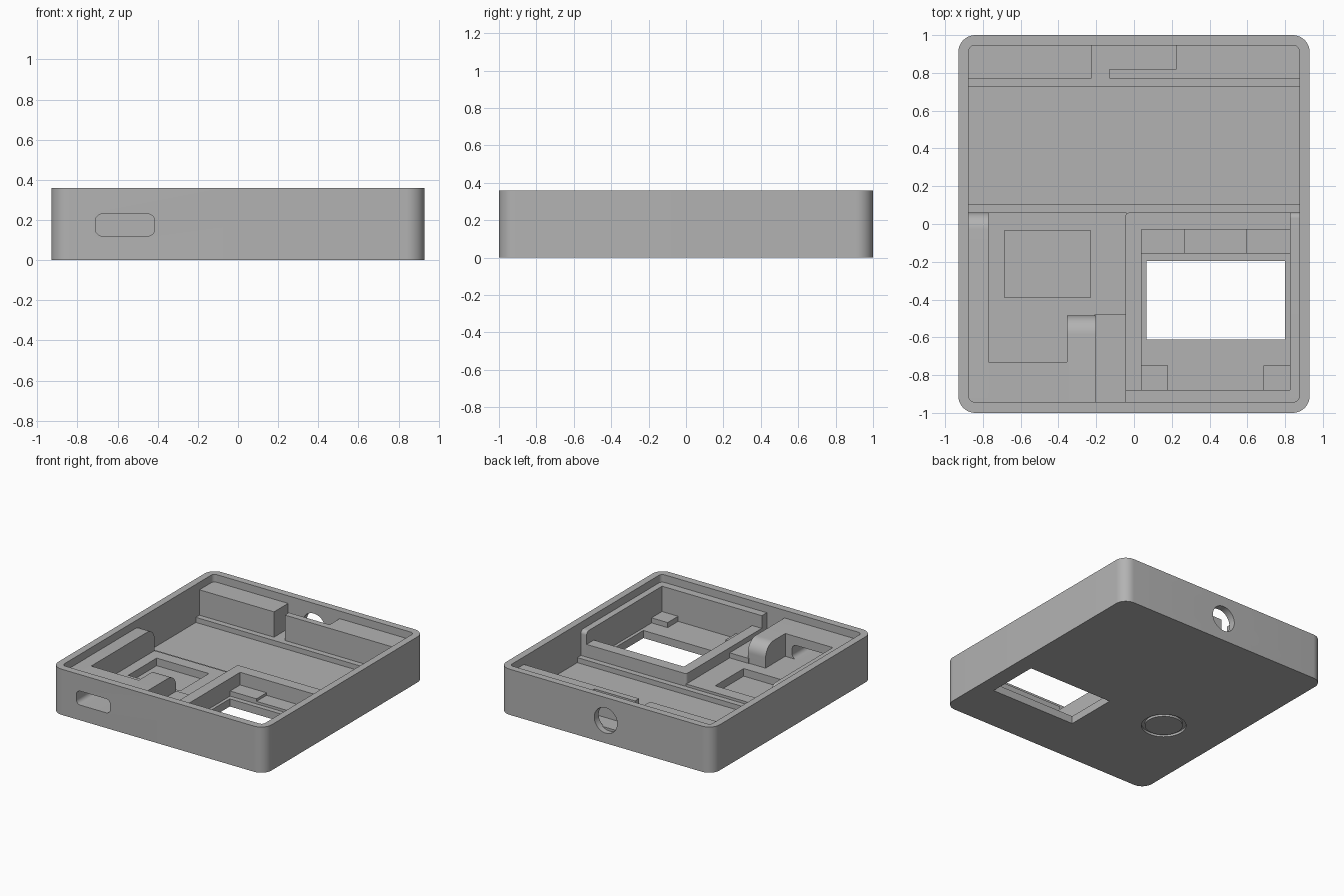
import bpy, bmesh, math
from mathutils import Vector

old = bpy.data.objects.get("Cube")
if old:
    bpy.data.objects.remove(old, do_unlink=True)

GREY = (0.45, 0.45, 0.45, 1)
mat = bpy.data.materials.new("mid grey plastic")
mat.use_nodes = True
mat.diffuse_color = GREY
mat.node_tree.nodes["Principled BSDF"].inputs["Base Color"].default_value = GREY

parts = []


def finish(bm, name):
    me = bpy.data.meshes.new(name)
    bm.to_mesh(me)
    bm.free()
    ob = bpy.data.objects.new(name, me)
    bpy.context.collection.objects.link(ob)
    me.materials.append(mat)
    parts.append(ob)
    return ob


def box(name, x, y, z, radius=0, axis=2, pick=None):
    """Box from (min, max) ranges; edges along axis that pass pick are rounded."""
    bm = bmesh.new()
    bmesh.ops.create_cube(bm, size=1)
    size = Vector([r[1] - r[0] for r in (x, y, z)])
    mid = Vector([(r[0] + r[1]) / 2 for r in (x, y, z)])
    if radius:
        chosen = []
        for e in bm.edges:
            a, b = (v.co for v in e.verts)
            if abs((a - b)[axis]) > 0.5 and (pick is None or pick((a + b) / 2)):
                chosen.append(e)
    for v in bm.verts:
        v.co = Vector([c * s for c, s in zip(v.co, size)]) + mid
    if radius:
        bmesh.ops.bevel(bm, geom=chosen, offset=radius, segments=10,
                        profile=0.5, affect='EDGES')
    return finish(bm, name)


def disc(name, centre, radius, depth, turn=0):
    bm = bmesh.new()
    bmesh.ops.create_cone(bm, cap_ends=True, segments=64, radius1=radius,
                          radius2=radius, depth=depth)
    ob = finish(bm, name)
    ob.location = centre
    ob.rotation_euler.x = turn
    return ob


def cut(cutter, *targets):
    """Subtract the cutter from each target, then discard it."""
    cutter.hide_render = True
    bpy.context.view_layer.update()
    for ob in targets:
        mod = ob.modifiers.new("cut", 'BOOLEAN')
        mod.operation = 'DIFFERENCE'
        mod.solver = 'EXACT'
        mod.object = cutter
        bpy.ops.object.select_all(action='DESELECT')
        bpy.context.view_layer.objects.active = ob
        ob.select_set(True)
        bpy.ops.object.modifier_apply(modifier=mod.name)
    parts.remove(cutter)
    bpy.data.objects.remove(cutter, do_unlink=True)


def back_top(p):
    return p.y > 0 and p.z > 0


FLOOR, BASE, TALL = 0.06, 0.04, 0.3

# Outer tray
shell = box("tray_shell", (-0.93, 0.93), (-1, 1), (0, 0.36), 0.09)
cut(box("cavity", (-0.875, 0.875), (-0.942, 0.945), (FLOOR, 0.5), 0.03), shell)

# Large rear bay: ledges on both sides of the low floor
box("bay_front_ledge", (-0.885, 0.885), (0.03, 0.105), (BASE, 0.1))
box("bay_back_ledge", (-0.885, 0.885), (0.725, 0.955), (BASE, 0.1))

# Rear wall blocks around the button space
box("back_tall_block", (-0.885, -0.225), (0.77, 0.955), (BASE, TALL))
box("back_thin_wall", (-0.13, 0.24), (0.77, 0.82), (BASE, TALL))
box("back_right_block", (0.225, 0.885), (0.77, 0.955), (BASE, TALL))
cut(disc("button_hole", (0, 1, 0.18), 0.1, 0.2, math.pi / 2), shell)

# Circuit bay: deck with square well, walls and connector block
deck = box("circuit_deck", (-0.78, -0.04), (-0.75, 0.06), (BASE, 0.12))
cut(box("square_well", (-0.685, -0.23), (-0.39, -0.035), (0, 0.3)), deck)
box("side_block", (-0.885, -0.77), (-0.95, 0.06), (BASE, TALL), 0.09, 0, back_top)
port_wall = box("port_wall", (-0.78, -0.345), (-0.95, -0.73), (BASE, TALL))
box("round_block", (-0.355, -0.2), (-0.95, -0.485), (BASE, TALL), 0.1, 0, back_top)
box("low_step", (-0.21, -0.04), (-0.95, -0.48), (BASE, 0.16))
cut(box("port_slot", (-0.71, -0.415), (-1.1, -0.7), (0.12, 0.23), 0.035, 1),
    shell, port_wall)

# Screen bay: frame, tall strips, window and supports
frame = box("screen_frame", (-0.045, 0.83), (-0.885, 0.06), (BASE, 0.2), 0.02, 2,
            lambda p: p.x < 0 and p.y > 0)
cut(box("screen_well", (0.04, 0.9), (-0.95, -0.03), (0, 0.3)), frame)
box("screen_side_strip", (0.825, 0.885), (-0.95, 0.06), (BASE, TALL), 0.03, 0, back_top)
box("screen_front_strip", (-0.045, 0.84), (-0.95, -0.88), (BASE, TALL))
cut(box("window", (0.065, 0.8), (-0.612, -0.195), (-0.1, 0.3)), shell)
box("screen_middle_shelf", (0.26, 0.61), (-0.155, -0.02), (BASE, 0.08))
for side, (shelf, tab) in {"right": ((0.03, 0.27), (0.03, 0.18)),
                           "left": ((0.595, 0.835), (0.685, 0.835))}.items():
    box(side + "_screen_shelf", shelf, (-0.155, -0.02), (BASE, 0.1))
    box(side + "_screen_tab", tab, (-0.89, -0.75), (BASE, 0.1))

# Ring groove on the underside
cut(disc("ring_cut", (-0.457, -0.213, 0), 0.16, 0.036), shell)
disc("ring_core", (-0.457, -0.213, 0.0125), 0.135, 0.025)

# Smooth the rounded edges, keep the rest sharp
bpy.ops.object.select_all(action='DESELECT')
for ob in parts:
    ob.select_set(True)
bpy.context.view_layer.objects.active = shell
bpy.ops.object.shade_smooth_by_angle(angle=math.radians(30))
